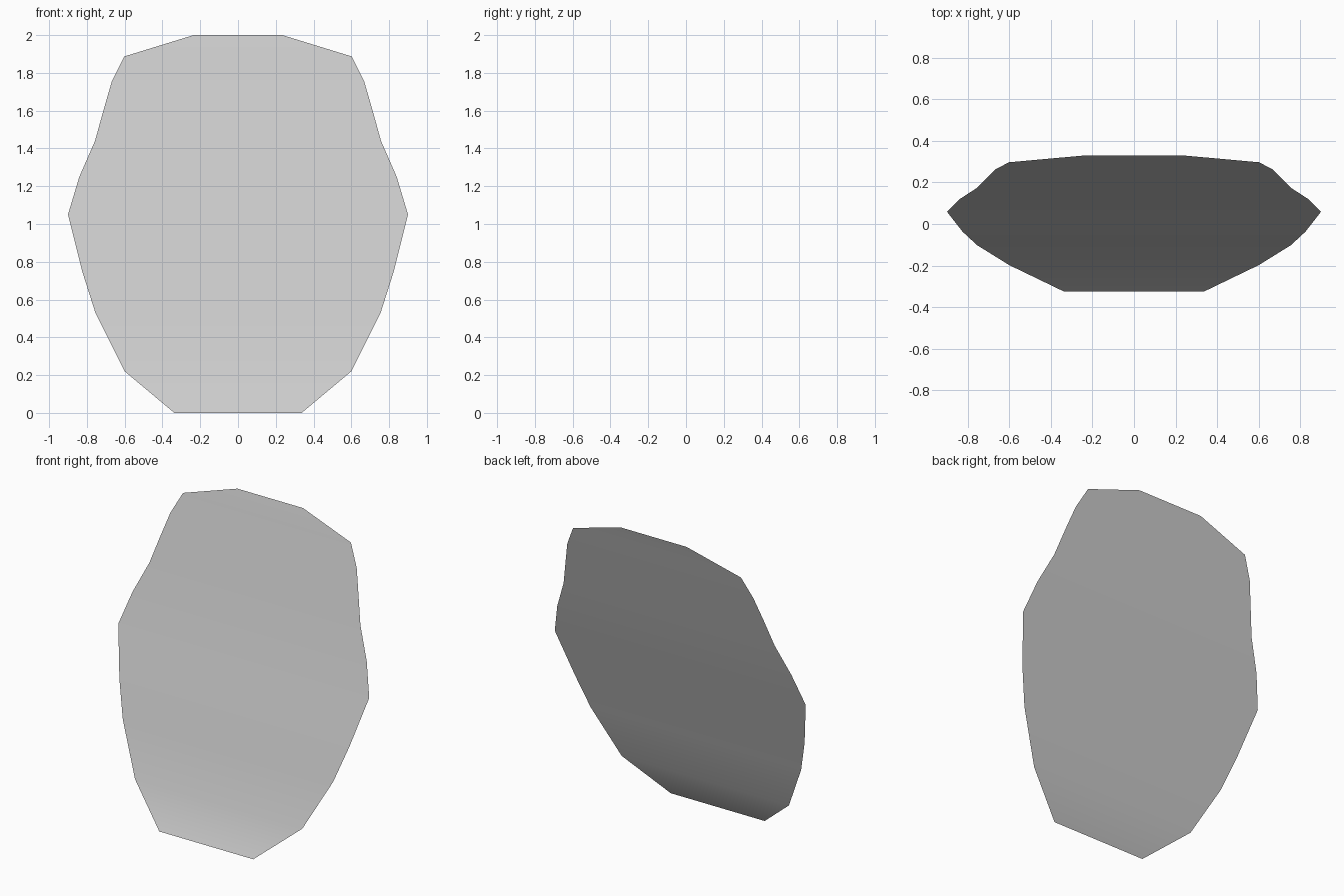
import bpy, bmesh

if "Cube" in bpy.data.objects:
    bpy.data.objects.remove(bpy.data.objects["Cube"])

# Half-outline rows of the thin curved shell: half width, depth, height
ROWS = [
    (0.337, -0.325, 0.0), (0.60, -0.198, 0.22), (0.755, -0.102, 0.53),
    (0.825, -0.037, 0.75), (0.90, 0.059, 1.05), (0.84, 0.119, 1.25),
    (0.757, 0.173, 1.44), (0.71, 0.22, 1.61), (0.668, 0.262, 1.755),
    (0.602, 0.297, 1.887), (0.235, 0.33, 2.0),
]

# Curved panel: mirrored rows bridged by quads, front facing -y
bm = bmesh.new()
pairs = [(bm.verts.new((-w, y, z)), bm.verts.new((w, y, z))) for w, y, z in ROWS]
for (l0, r0), (l1, r1) in zip(pairs, pairs[1:]):
    bm.faces.new((l0, r0, r1, l1)).smooth = True

mesh = bpy.data.meshes.new("curved_panel")
bm.to_mesh(mesh)
bm.free()
panel = bpy.data.objects.new("curved_panel", mesh)
bpy.context.collection.objects.link(panel)
